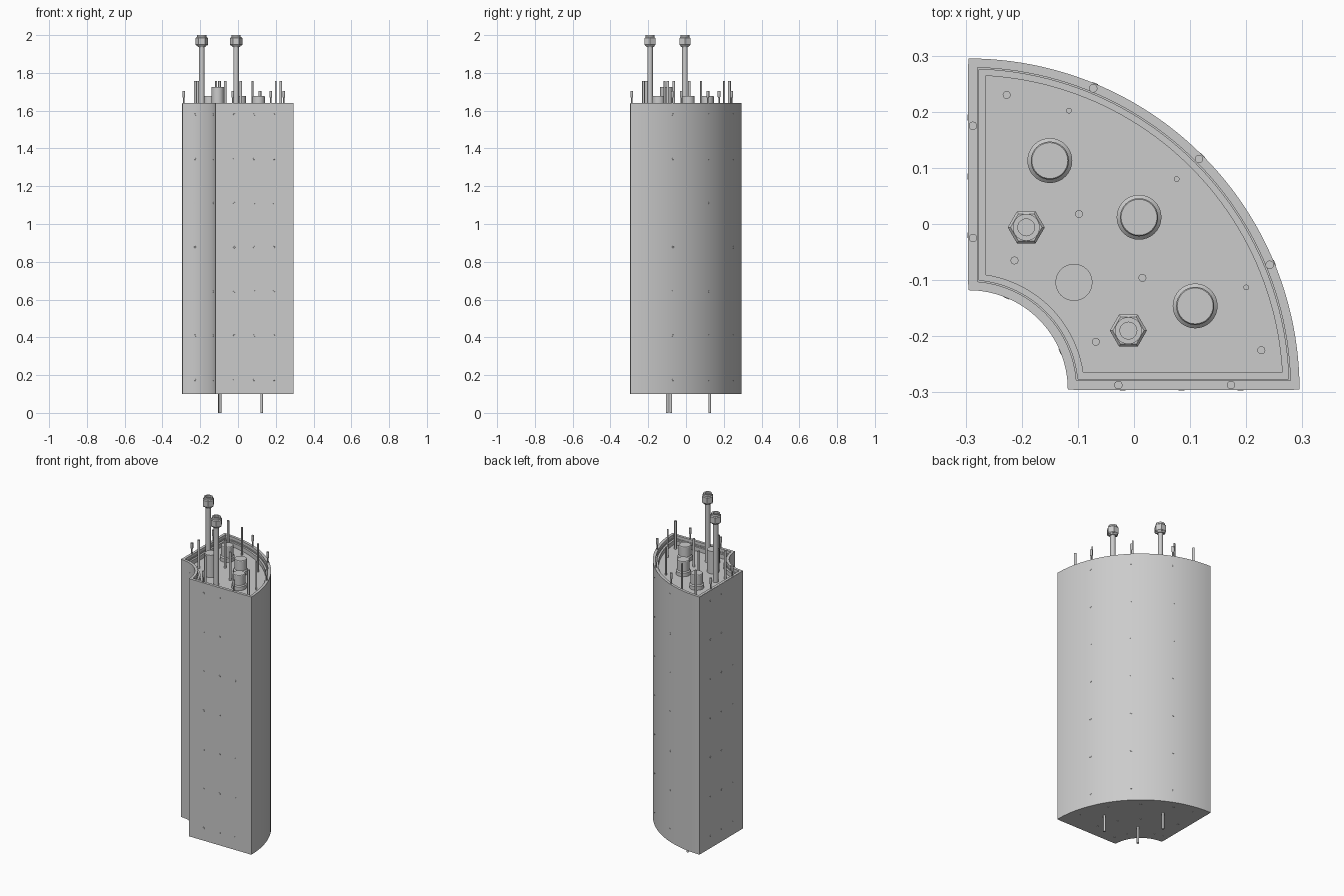
import bpy, bmesh
from math import sin, cos, asin, pi, radians
from mathutils import Matrix, Vector

if "Cube" in bpy.data.objects:
    bpy.data.objects.remove(bpy.data.objects["Cube"])

C = Vector((-0.295, -0.295, 0))        # corner shared by both arcs
R_OUT, R_IN = 0.59, 0.177
FLOOR, RIM, BASE = 1.59, 1.64, 0.10


def finish(name, bm, smooth=True):
    bmesh.ops.recalc_face_normals(bm, faces=bm.faces)
    me = bpy.data.meshes.new(name)
    bm.to_mesh(me)
    bm.free()
    ob = bpy.data.objects.new(name, me)
    bpy.context.collection.objects.link(ob)
    if smooth:
        bpy.ops.object.select_all(action='DESELECT')
        ob.select_set(True)
        bpy.context.view_layer.objects.active = ob
        bpy.ops.object.shade_smooth_by_angle(angle=radians(30))
    return ob


def outline(inset):
    """Quarter-ring outline moved inwards by inset."""
    pts = []
    for r, n, flip in ((R_OUT - inset, 48, False), (R_IN + inset, 24, True)):
        a = asin(inset / r)
        arc = [a + (pi / 2 - 2 * a) * i / n for i in range(n + 1)]
        for t in (reversed(arc) if flip else arc):
            pts.append((C.x + r * cos(t), C.y + r * sin(t)))
    return pts


def sector(name, profile):
    """Loft of (inset, z) rings, capped at both ends."""
    bm = bmesh.new()
    rings = [[bm.verts.new((x, y, z)) for x, y in outline(i)] for i, z in profile]
    n = len(rings[0])
    for a, b in zip(rings, rings[1:]):
        for k in range(n):
            bm.faces.new((a[k], a[(k + 1) % n], b[(k + 1) % n], b[k]))
    bm.faces.new(rings[0])
    bm.faces.new(rings[-1])
    return finish(name, bm)


def turned(name, spots, profile, n=24):
    """Same (radius, z) turned profile at every spot."""
    bm = bmesh.new()
    for x, y in spots:
        rings = [[bm.verts.new((x + r * cos(2 * pi * k / n), y + r * sin(2 * pi * k / n), z))
                  for k in range(n)] for r, z in profile]
        for a, b in zip(rings, rings[1:]):
            for k in range(n):
                bm.faces.new((a[k], a[(k + 1) % n], b[(k + 1) % n], b[k]))
        bm.faces.new(rings[0])
        bm.faces.new(rings[-1])
    return finish(name, bm)


def polar(r, deg):
    return C.x + r * cos(radians(deg)), C.y + r * sin(radians(deg))


# Body with stepped recess at the top
sector("body_shell", [(0, BASE), (0, RIM), (0.016, RIM), (0.016, 1.622),
                      (0.019, 1.622), (0.019, 1.615), (0.03, 1.615), (0.03, FLOOR)])

# Flat panels on the two straight sides
for name, swap in (("front_panel", False), ("left_panel", True)):
    bm = bmesh.new()
    lo, hi = Vector((-0.108, -0.2958, BASE)), Vector((0.285, -0.29, RIM - 0.001))
    if swap:
        lo, hi = Vector((lo.y, lo.x, lo.z)), Vector((hi.y, hi.x, hi.z))
    bmesh.ops.create_cube(bm, size=1, matrix=Matrix.Translation((lo + hi) / 2)
                          @ Matrix.Diagonal((*(hi - lo), 1)))
    finish(name, bm, False)

# Wall screws: seven rows on every side
places = []
for d in (22.5, 45, 67.5):
    places.append((*polar(R_OUT, d), Vector((cos(radians(d)), sin(radians(d)), 0))))
for d in (22.5, 67.5):
    places.append((*polar(R_IN, d), -Vector((cos(radians(d)), sin(radians(d)), 0))))
for t in (-0.02, 0.085, 0.19):
    places.append((t, -0.2958, Vector((0, -1, 0))))
    places.append((-0.2958, t, Vector((-1, 0, 0))))
bm = bmesh.new()
for x, y, nrm in places:
    turn = nrm.to_track_quat('Z', 'Y').to_matrix().to_4x4()
    for row in range(7):
        bmesh.ops.create_cone(bm, cap_ends=True, segments=12, radius1=0.006, radius2=0.005, depth=0.002,
                              matrix=Matrix.Translation((x, y, 0.175 + 0.234 * row)) @ turn)
finish("wall_screws", bm, False)

# Screws and pins underneath
turned("base_screws", [polar(r, d) for r in (0.23, 0.38, 0.54) for d in (12, 31, 50, 69, 82)],
       [(0.006, BASE + 0.002), (0.006, BASE - 0.001)], 12)
turned("base_pins", [(-0.095, -0.08), (-0.1, 0.125), (0.125, -0.1)],
       [(0.007, 0), (0.007, BASE + 0.005)], 16)

# Ports on the recessed lid
turned("collared_ports", [(-0.15, 0.113), (0.009, 0.012), (0.109, -0.146)],
       [(0.04, FLOOR), (0.04, 1.612), (0.034, 1.618), (0.034, 1.674), (0.032, 1.677)], 32)
turned("tall_port", [(-0.107, -0.104)], [(0.033, FLOOR), (0.033, 1.724)], 32)

# Thin rods on the lid
turned("thick_rods", [(-0.227, 0.23), (0.227, -0.225), (-0.098, 0.018), (0.015, -0.096),
                      (-0.213, -0.065), (-0.068, -0.21)],
       [(0.007, FLOOR), (0.007, 1.757)], 16)
turned("thin_rods", [(-0.116, 0.202), (0.076, 0.08), (0.2, -0.113)],
       [(0.005, FLOOR), (0.005, 1.757)], 16)

# Lugs standing on the rim
turned("rim_lugs", [(-0.287, 0.175), (-0.287, -0.025), (0.173, -0.287), (-0.028, -0.287)]
       + [polar(0.581, d) for d in (22.5, 45, 67.5)],
       [(0.004, RIM - 0.005), (0.004, 1.667), (0.0075, 1.674), (0.0075, 1.705)], 16)

# Two tall pipes with hexagonal fittings
pipes = [(-0.192, -0.006), (-0.01, -0.19)]
turned("pipes", pipes, [(0.0145, FLOOR), (0.0145, 1.95)], 24)
turned("pipe_collars", pipes, [(0.02, 1.938), (0.024, 1.944), (0.024, 2.0), (0.015, 2.0), (0.015, 1.985)], 32)
turned("hex_nuts", pipes, [(0.028, 1.944), (0.033, 1.949), (0.033, 1.984), (0.028, 1.989)], 6)
